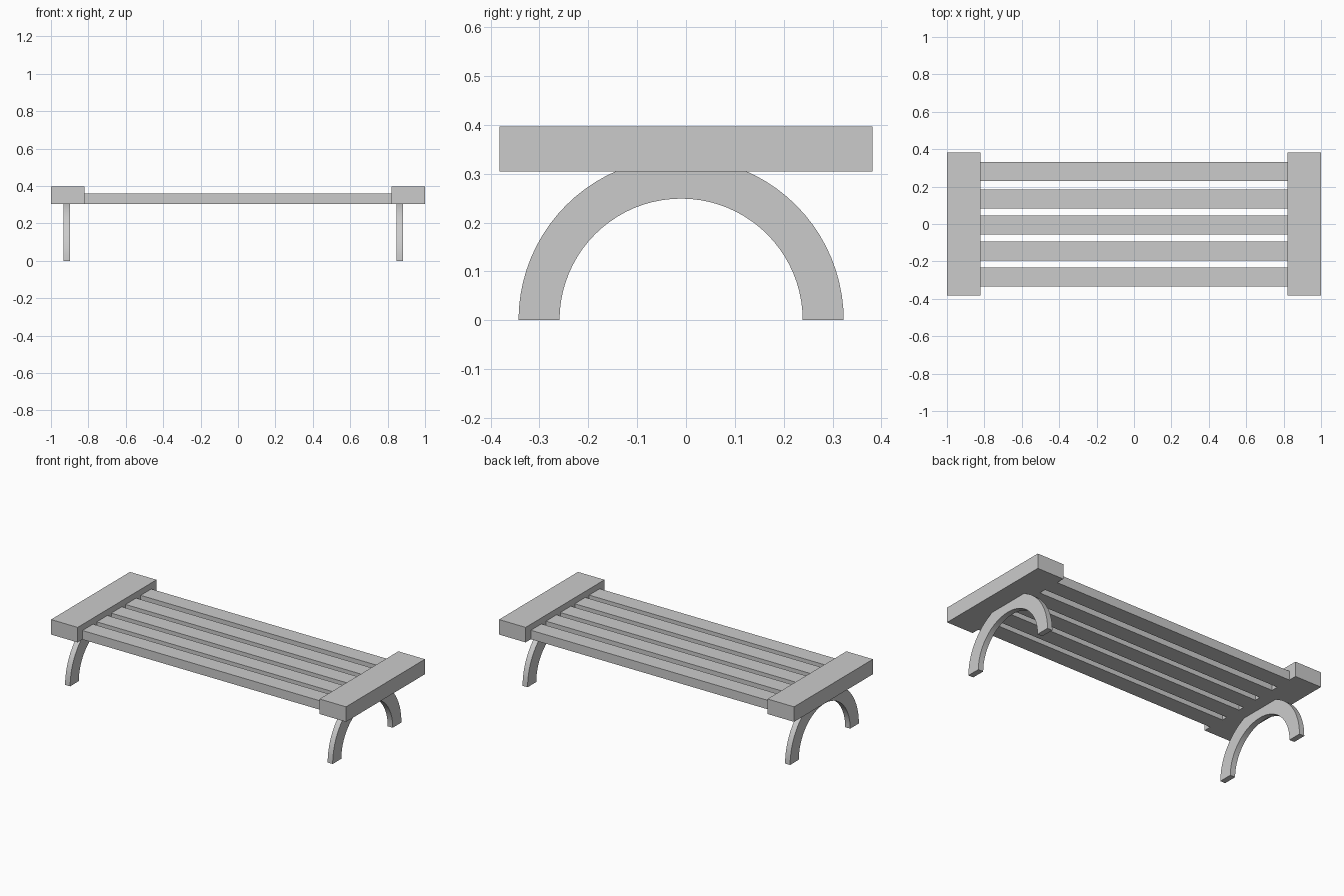
import bpy, bmesh
from math import pi, cos, sin, radians

if "Cube" in bpy.data.objects:
    bpy.data.objects.remove(bpy.data.objects["Cube"])


def box(name, x0, x1, y0, y1, z0, z1):
    bm = bmesh.new()
    bmesh.ops.create_cube(bm, size=1)
    for v in bm.verts:
        v.co.x = (x0 + x1) / 2 + v.co.x * (x1 - x0)
        v.co.y = (y0 + y1) / 2 + v.co.y * (y1 - y0)
        v.co.z = (z0 + z1) / 2 + v.co.z * (z1 - z0)
    return finish(name, bm)


def finish(name, bm):
    mesh = bpy.data.meshes.new(name)
    bmesh.ops.recalc_face_normals(bm, faces=bm.faces)
    bm.to_mesh(mesh)
    bm.free()
    obj = bpy.data.objects.new(name, mesh)
    bpy.context.collection.objects.link(obj)
    return obj


def arch(name, x, thick, y, r_in, r_out, steps=40):
    # Half ring: sweep a rectangular section around the x axis
    bm = bmesh.new()
    rings = []
    for i in range(steps + 1):
        a = pi * i / steps
        rings.append([bm.verts.new((x + dx, y + r * cos(a), r * sin(a)))
                      for dx, r in ((-thick / 2, r_in), (thick / 2, r_in),
                                    (thick / 2, r_out), (-thick / 2, r_out))])
    for p, q in zip(rings, rings[1:]):
        for k in range(4):
            n = (k + 1) % 4
            bm.faces.new((p[k], p[n], q[n], q[k]))
    bm.faces.new(rings[0])
    bm.faces.new(rings[-1])
    obj = finish(name, bm)
    bpy.ops.object.select_all(action='DESELECT')
    obj.select_set(True)
    bpy.context.view_layer.objects.active = obj
    bpy.ops.object.shade_smooth_by_angle(angle=radians(30))
    return obj


BOTTOM = 0.305

# Thick end blocks
box("left_end_block", -1, -0.82, -0.382, 0.382, BOTTOM, 0.397)
box("right_end_block", 0.82, 1, -0.382, 0.382, BOTTOM, 0.397)

# Seat slats
for i, y in enumerate((-0.284, -0.145, -0.005, 0.134, 0.280)):
    box(f"seat_slat_{i + 1}", -0.82, 0.82, y - 0.051, y + 0.051, BOTTOM, 0.36)

# Arched legs, tops set into the end blocks
arch("left_arch_leg", -0.915, 0.034, -0.01, 0.249, 0.333)
arch("right_arch_leg", 0.865, 0.034, -0.01, 0.249, 0.333)
